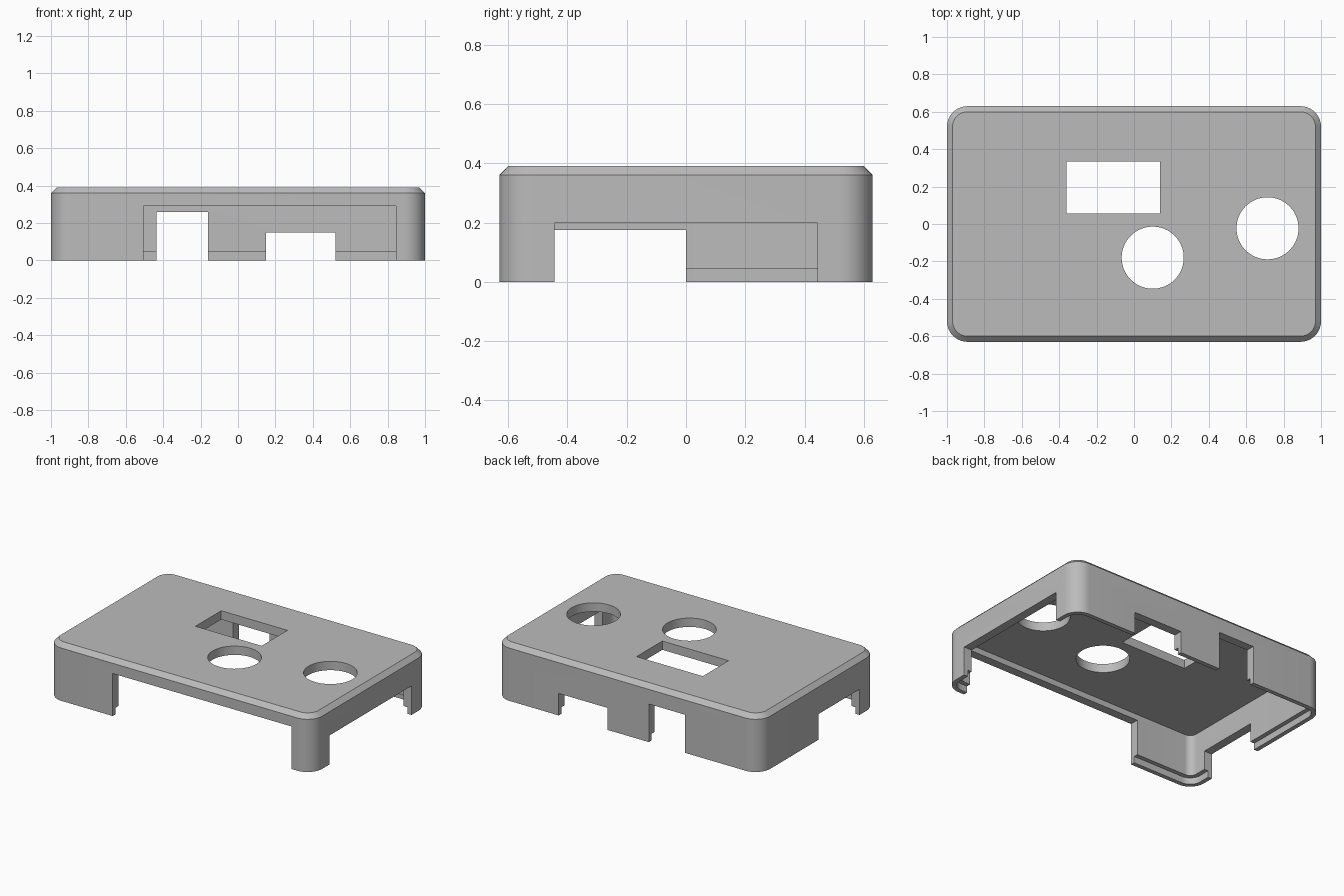
import bpy, bmesh, math
from mathutils import Matrix

cube = bpy.data.objects.get("Cube")
if cube:
    bpy.data.objects.remove(cube, do_unlink=True)

HALF_X, HALF_Y, RADIUS, WALL, LIP = 1.0, 0.63, 0.11, 0.06, 0.03
HEIGHT, CHAMFER, ROOF, STEP = 0.39, 0.03, 0.06, 0.045

gray = bpy.data.materials.new("enclosure gray")
gray.use_nodes = True
color = (0.5, 0.5, 0.5, 1)
gray.diffuse_color = color
gray.node_tree.nodes["Principled BSDF"].inputs["Base Color"].default_value = color


def make_object(name, bm):
    bmesh.ops.recalc_face_normals(bm, faces=bm.faces)
    mesh = bpy.data.meshes.new(name)
    bm.to_mesh(mesh)
    bm.free()
    mesh.materials.append(gray)
    obj = bpy.data.objects.new(name, mesh)
    bpy.context.collection.objects.link(obj)
    return obj


def rounded_ring(bm, inset, z, segments=10):
    """Rounded rectangle, inset from the outer wall."""
    r = RADIUS - inset
    ring = []
    for quarter, (sx, sy) in enumerate(((1, 1), (-1, 1), (-1, -1), (1, -1))):
        for i in range(segments + 1):
            a = (quarter + i / segments) * math.pi / 2
            ring.append(bm.verts.new((sx * (HALF_X - RADIUS) + r * math.cos(a),
                                      sy * (HALF_Y - RADIUS) + r * math.sin(a), z)))
    return ring


def make_shell():
    """Skin the wall section from the ceiling, round the rim, to the top."""
    bm = bmesh.new()
    section = [(WALL, HEIGHT - ROOF), (WALL, STEP), (LIP, STEP), (LIP, 0),
               (0, 0), (0, HEIGHT - CHAMFER), (CHAMFER, HEIGHT)]
    rings = [rounded_ring(bm, inset, z) for inset, z in section]
    for a, b in zip(rings, rings[1:]):
        for i in range(len(a)):
            j = (i + 1) % len(a)
            bm.faces.new((a[i], a[j], b[j], b[i]))
    bm.faces.new(rings[0])
    bm.faces.new(rings[-1])
    return make_object("enclosure_shell", bm)


def cut(target, name, bm):
    cutter = make_object(name, bm)
    cutter.hide_render = True
    mod = target.modifiers.new(name, 'BOOLEAN')
    mod.operation, mod.solver, mod.object = 'DIFFERENCE', 'EXACT', cutter
    bpy.context.view_layer.objects.active = target
    bpy.ops.object.modifier_apply(modifier=name)
    bpy.data.objects.remove(cutter, do_unlink=True)


def box(x0, x1, y0, y1, z0, z1):
    bm = bmesh.new()
    place = (Matrix.Translation(((x0 + x1) / 2, (y0 + y1) / 2, (z0 + z1) / 2))
             @ Matrix.Diagonal((x1 - x0, y1 - y0, z1 - z0, 1)))
    bmesh.ops.create_cube(bm, size=1, matrix=place)
    return bm


def cylinder(x, y, r):
    bm = bmesh.new()
    bmesh.ops.create_cone(bm, cap_ends=True, segments=64, radius1=r, radius2=r,
                          depth=0.2, matrix=Matrix.Translation((x, y, HEIGHT)))
    return bm


shell = make_shell()

# Connector openings in the side walls, open at the bottom
cut(shell, "front_opening", box(-0.505, 0.845, -0.8, -0.54, -0.1, 0.29))
cut(shell, "back_opening_tall", box(-0.435, -0.16, 0.54, 0.8, -0.1, 0.26))
cut(shell, "back_opening_low", box(0.15, 0.52, 0.54, 0.8, -0.1, 0.15))
cut(shell, "left_opening", box(0.91, 1.2, -0.443, 0.443, -0.1, 0.198))
cut(shell, "right_opening", box(-1.2, -0.91, -0.443, 0, -0.1, 0.175))

# Window and button holes in the top
cut(shell, "window", box(-0.36, 0.14, 0.055, 0.333, 0.3, 0.5))
cut(shell, "middle_hole", cylinder(0.1, -0.18, 0.166))
cut(shell, "side_hole", cylinder(0.714, -0.023, 0.166))

# Smooth corners and holes, crisp edges
bpy.ops.object.select_all(action='DESELECT')
shell.select_set(True)
bpy.context.view_layer.objects.active = shell
bpy.ops.object.shade_smooth_by_angle(angle=math.radians(30))
